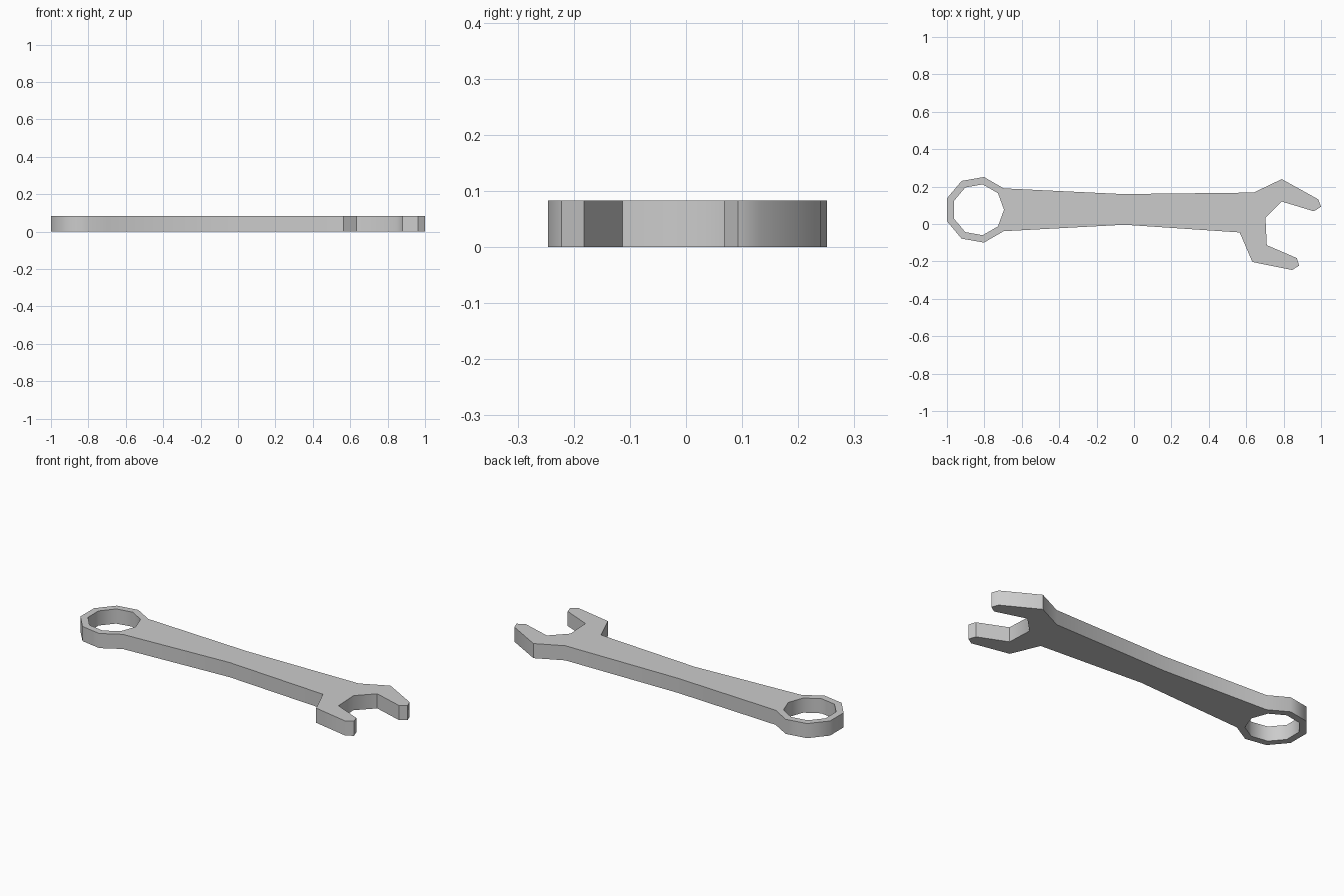
import bpy, bmesh
from math import cos, sin, radians

if "Cube" in bpy.data.objects:
    bpy.data.objects.remove(bpy.data.objects["Cube"])

THICK = 0.083
CX, CY = -0.833, 0.076      # centre of the box end

bm = bmesh.new()


def vert(x, y):
    return bm.verts.new((x, y, 0))


def nonagon(radius):
    return [vert(CX + radius * cos(radians(40 * k)),
                 CY + radius * sin(radians(40 * k))) for k in range(1, 9)]


# Box end: nine-sided ring, open where the shank joins
outer = nonagon(0.178)
inner = nonagon(0.138)
hole_tip = vert(CX + 0.138, CY)
for k in range(7):
    bm.faces.new((outer[k], outer[k + 1], inner[k + 1], inner[k]))

# Shank: two tapering halves meeting at the waist
waist_top, waist_low = vert(-0.06, 0.16), vert(-0.05, -0.004)
neck_top, neck_low = vert(0.64, 0.168), vert(0.565, -0.045)
bm.faces.new((outer[0], inner[0], hole_tip, inner[7], outer[7],
              waist_low, waist_top))

# Open end: two angled jaws around the nut opening
upper = [vert(*p) for p in ((0.79, 0.24), (0.985, 0.132), (1.0, 0.093),
                            (0.962, 0.068), (0.79, 0.12))]
throat_top, throat_low = vert(0.703, 0.032), vert(0.71, -0.113)
lower = [vert(*p) for p in ((0.87, -0.182), (0.883, -0.222),
                            (0.846, -0.246), (0.633, -0.203))]
bm.faces.new((waist_top, waist_low, neck_low, throat_low, throat_top, neck_top))
bm.faces.new([neck_top, throat_top] + upper[::-1])
bm.faces.new([throat_low, neck_low] + lower[::-1])

# Give the flat outline its thickness
result = bmesh.ops.extrude_face_region(bm, geom=bm.faces[:])
top = [g for g in result["geom"] if isinstance(g, bmesh.types.BMVert)]
bmesh.ops.translate(bm, verts=top, vec=(0, 0, THICK))
bmesh.ops.recalc_face_normals(bm, faces=bm.faces[:])

mesh = bpy.data.meshes.new("wrench")
bm.to_mesh(mesh)
bm.free()
wrench = bpy.data.objects.new("wrench", mesh)
bpy.context.collection.objects.link(wrench)

# Smooth the gentle side bends, keep the rims sharp
bpy.context.view_layer.objects.active = wrench
wrench.select_set(True)
bpy.ops.object.shade_smooth_by_angle(angle=radians(48))
